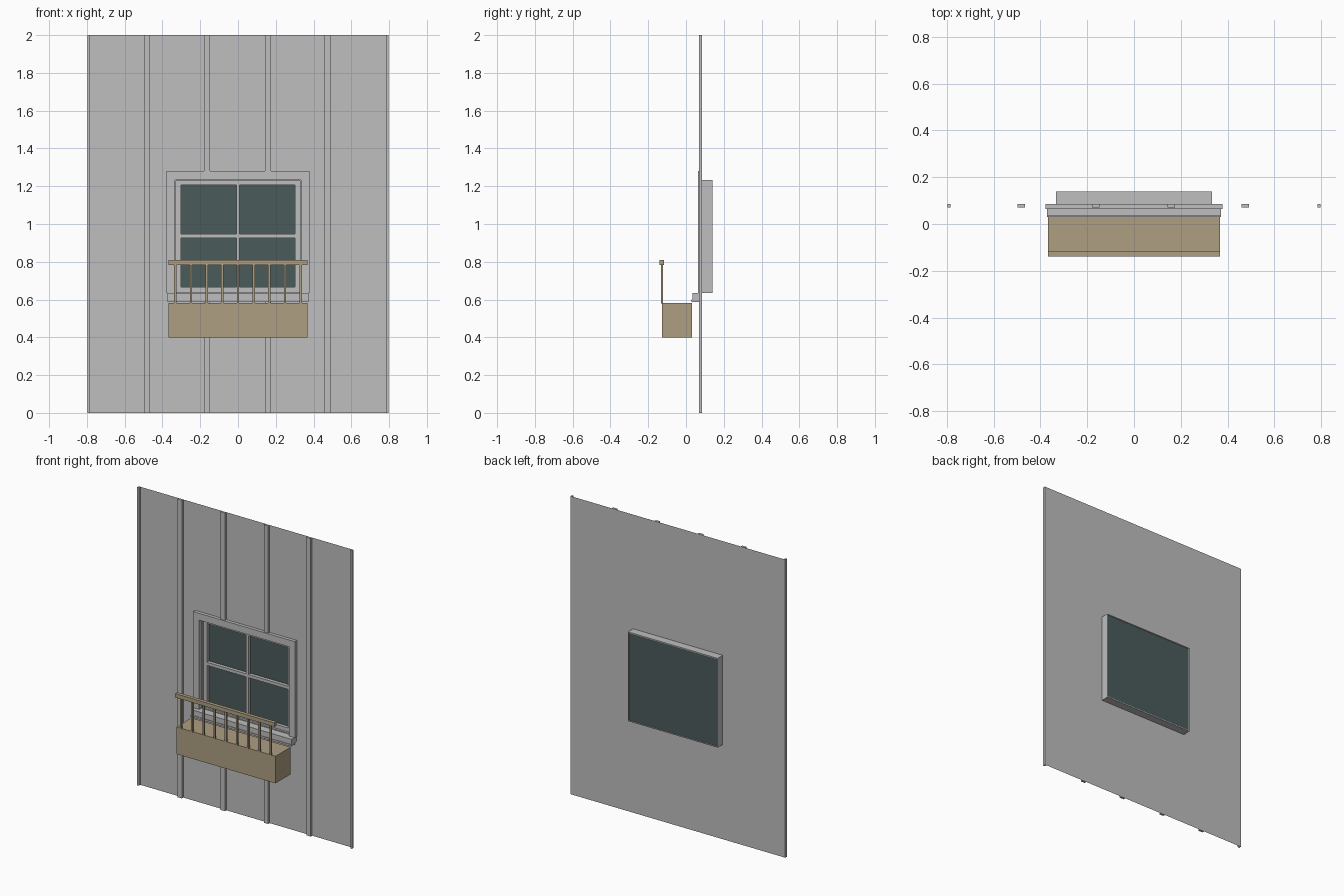
import bpy
import bmesh

if "Cube" in bpy.data.objects:
    bpy.data.objects.remove(bpy.data.objects["Cube"], do_unlink=True)


def make_material(name, rgb):
    mat = bpy.data.materials.new(name)
    mat.use_nodes = True
    color = (*rgb, 1)
    mat.diffuse_color = color
    mat.node_tree.nodes["Principled BSDF"].inputs["Base Color"].default_value = color
    return mat


GREY = make_material("painted grey", (0.52, 0.52, 0.52))
WOOD = make_material("tan wood", (0.43, 0.345, 0.225))
GLASS = make_material("dark glass", (0.07, 0.105, 0.105))


def add_object(name, bm, mat):
    mesh = bpy.data.meshes.new(name)
    bm.to_mesh(mesh)
    bm.free()
    mesh.materials.append(mat)
    obj = bpy.data.objects.new(name, mesh)
    bpy.context.collection.objects.link(obj)
    return obj


def box(name, x, y, z, mat):
    """Box spanning the given (low, high) ranges."""
    bm = bmesh.new()
    bmesh.ops.create_cube(bm, size=1)
    for v in bm.verts:
        v.co = [r[0] if c < 0 else r[1] for c, r in zip(v.co, (x, y, z))]
    return add_object(name, bm, mat)


HALF, TOP = 0.797, 2.0
WALL_Y, FRONT_Y, BACK_Y = 0.086, 0.064, 0.14
OPEN_X, OPEN_LOW, OPEN_HIGH = 0.333, 0.635, 1.234
CASE_X, CASE_TOP = 0.378, 1.28

# Wall sheet with the window opening left out
bm = bmesh.new()
xs = (-HALF, -OPEN_X, OPEN_X, HALF)
zs = (0, OPEN_LOW, OPEN_HIGH, TOP)
grid = [[bm.verts.new((x, WALL_Y, z)) for x in xs] for z in zs]
for r in range(3):
    for c in range(3):
        if (r, c) != (1, 1):
            bm.faces.new((grid[r][c], grid[r][c + 1], grid[r + 1][c + 1], grid[r + 1][c]))
add_object("wall", bm, GREY)

# Vertical battens, the middle pair broken by the window
BATTEN_Y = (0.07, WALL_Y)
for x in (-0.482, 0.475):
    box("batten", (x - 0.016, x + 0.016), BATTEN_Y, (0, TOP), GREY)
for x in (-0.163, 0.159):
    box("batten_lower", (x - 0.016, x + 0.016), BATTEN_Y, (0, 0.6), GREY)
    box("batten_upper", (x - 0.016, x + 0.016), BATTEN_Y, (CASE_TOP, TOP), GREY)
for s in (-1, 1):
    box("edge_batten", sorted((s * HALF, s * 0.785)), BATTEN_Y, (0, TOP), GREY)

# Window casing
for s in (-1, 1):
    box("casing_side", sorted((s * OPEN_X, s * CASE_X)), (FRONT_Y, WALL_Y),
        (OPEN_LOW, OPEN_HIGH), GREY)
box("casing_head", (-CASE_X, CASE_X), (FRONT_Y, WALL_Y), (OPEN_HIGH, CASE_TOP), GREY)

# Sill and the strip below it
box("sill", (-0.373, 0.373), (0.034, WALL_Y), (0.6, OPEN_LOW), GREY)
box("apron", (-0.373, 0.373), (0.03, 0.07), (0.588, 0.6), GREY)

# Reveal running through the wall
T = 0.006
REVEAL_Y = (WALL_Y, BACK_Y)
for s in (-1, 1):
    box("reveal_side", sorted((s * OPEN_X, s * (OPEN_X - T))), REVEAL_Y,
        (OPEN_LOW, OPEN_HIGH), GREY)
for z in (OPEN_LOW, OPEN_HIGH - T):
    box("reveal_end", (-OPEN_X + T, OPEN_X - T), REVEAL_Y, (z, z + T), GREY)

# Sash frame with glazing bars
SASH_Y = (0.1, 0.122)
PANE_X, PANE_LOW, PANE_HIGH = 0.302, 0.667, 1.207
for s in (-1, 1):
    box("sash_stile", sorted((s * PANE_X, s * (OPEN_X - T))), SASH_Y,
        (OPEN_LOW + T, OPEN_HIGH - T), GREY)
for z in ((OPEN_LOW + T, PANE_LOW), (PANE_HIGH, OPEN_HIGH - T)):
    box("sash_rail", (-PANE_X, PANE_X), SASH_Y, z, GREY)
box("glazing_bar_across", (-PANE_X, PANE_X), SASH_Y, (0.926, 0.947), GREY)
for z in ((PANE_LOW, 0.926), (0.947, PANE_HIGH)):
    box("glazing_bar_upright", (-0.009, 0.009), SASH_Y, z, GREY)

# Glass
box("glass", (-OPEN_X + T, OPEN_X - T), (0.122, 0.137),
    (OPEN_LOW + T, OPEN_HIGH - T), GLASS)

# Planter box and its railing
box("planter", (-0.368, 0.368), (-0.128, 0.032), (0.4, 0.582), WOOD)
box("handrail", (-0.368, 0.368), (-0.14, -0.116), (0.784, 0.81), WOOD)
for i in range(9):
    x = (i - 4) * 0.083
    box("baluster", (x - 0.006, x + 0.006), (-0.133, -0.121), (0.58, 0.785), WOOD)
